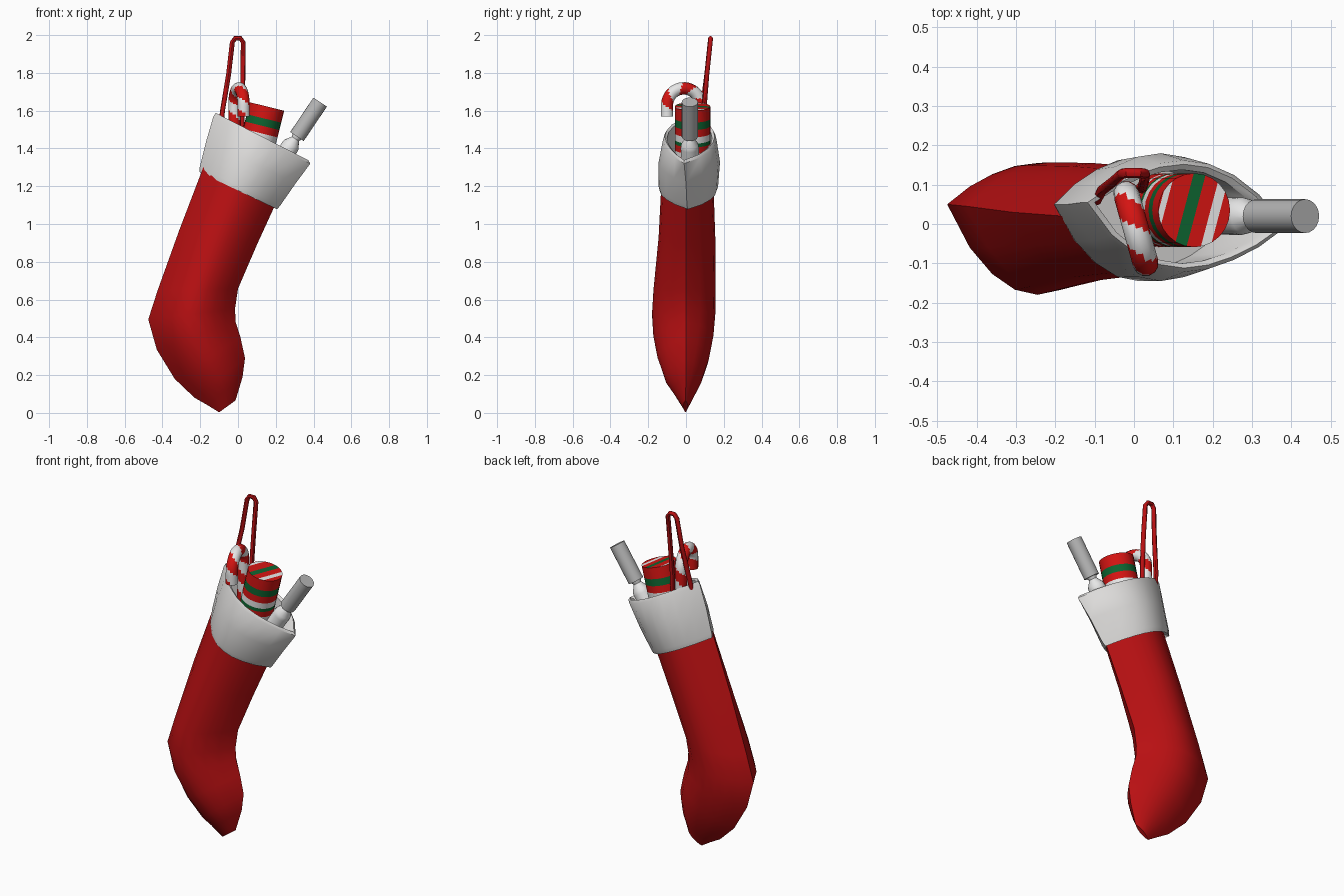
import bpy, bmesh, math
from mathutils import Vector

if "Cube" in bpy.data.objects:
    bpy.data.objects.remove(bpy.data.objects["Cube"])


def material(name, rgb):
    m = bpy.data.materials.new(name)
    m.diffuse_color = (*rgb, 1)
    m.use_nodes = True
    m.node_tree.nodes["Principled BSDF"].inputs["Base Color"].default_value = m.diffuse_color
    return m


RED = material("stocking red", (0.48, 0.005, 0.006))
WHITE = material("fur white", (0.72, 0.71, 0.70))
BRIGHT = material("candy red", (0.66, 0.007, 0.006))
GREEN = material("stripe green", (0.004, 0.13, 0.03))
GREY = material("paper grey", (0.47, 0.47, 0.47))
SNOW = material("candy white", (0.8, 0.8, 0.8))


def finish(name, bm, mats, angle=45):
    bmesh.ops.recalc_face_normals(bm, faces=bm.faces)
    me = bpy.data.meshes.new(name)
    bm.to_mesh(me)
    bm.free()
    for m in mats:
        me.materials.append(m)
    ob = bpy.data.objects.new(name, me)
    bpy.context.collection.objects.link(ob)
    bpy.ops.object.select_all(action='DESELECT')
    ob.select_set(True)
    bpy.context.view_layer.objects.active = ob
    bpy.ops.object.shade_smooth_by_angle(angle=math.radians(angle))
    return ob


def loft(rings, rule=lambda i, j: 0):
    """Join closed rings of points with quads and cap both ends."""
    bm = bmesh.new()
    vs = [[bm.verts.new(p) for p in r] for r in rings]
    n = len(vs[0])
    for i in range(len(vs) - 1):
        for j in range(n):
            k = (j + 1) % n
            f = bm.faces.new((vs[i][j], vs[i][k], vs[i + 1][k], vs[i + 1][j]))
            f.material_index = rule(i, j)
    first, last = bm.faces.new(vs[0]), bm.faces.new(vs[-1])
    first.material_index = rule(0, 0)
    last.material_index = rule(len(vs) - 2, 0)
    return bm, last


def lens(xl, zl, xr, zr, front, back, yl, yr, n=8):
    """Lens-shaped section with a seam at its left and right ends."""
    pts = []
    for k in range(2 * n):
        t = k / n if k <= n else 2 - k / n
        s = max(math.sin(math.pi * t), 0) ** 0.8
        c = yl + (yr - yl) * t
        y = c + ((front if k < n else back) - c) * s
        pts.append((xl + (xr - xl) * t, y, zl + (zr - zl) * t))
    return pts


def tube(path, radius, normal, n, rule=lambda i, j: 0):
    rings = []
    for i, p in enumerate(path):
        t = (path[min(i + 1, len(path) - 1)] - path[max(i - 1, 0)]).normalized()
        a = t.cross(normal).normalized()
        b = t.cross(a)
        rings.append([p + radius * (a * math.cos(2 * math.pi * j / n) + b * math.sin(2 * math.pi * j / n))
                      for j in range(n)])
    return loft(rings, rule)


def lathe(base, axis, profile, n, rule=lambda i, j: 0):
    """Profile of (radius, height) pairs turned about a tilted axis."""
    a = axis.normalized()
    u = Vector((0, 1, 0)).cross(a).normalized()
    v = a.cross(u)
    rings = [[base + a * h + r * (u * math.cos(2 * math.pi * j / n) + v * math.sin(2 * math.pi * j / n))
              for j in range(n)] for r, h in profile]
    return loft(rings, rule)


# Stocking: left x/z, right x/z, front y, back y, seam y left and right
leg = [(-0.18, 1.31, 0.21, 1.13, -0.13, 0.145, 0.02, 0),
       (-0.31, 0.97, 0.10, 0.89, -0.145, 0.155, 0.03, 0),
       (-0.425, 0.65, 0.0, 0.657, -0.172, 0.157, 0.045, 0),
       (-0.475, 0.495, -0.016, 0.55, -0.18, 0.155, 0.05, 0),
       (-0.43, 0.335, -0.012, 0.48, -0.173, 0.145, 0.045, 0),
       (-0.335, 0.18, 0.013, 0.40, -0.15, 0.122, 0.03, 0),
       (-0.23, 0.08, 0.037, 0.29, -0.112, 0.085, 0.01, 0),
       (-0.16, 0.04, 0.024, 0.19, -0.065, 0.05, 0, 0),
       (-0.10, 0.003, -0.013, 0.066, -0.015, 0.01, -0.003, -0.003)]
bm, _ = loft([lens(*r) for r in leg])
finish("stocking", bm, [RED])

# Folded fur cuff with an open top and rounded rim
cuff = [(-0.18, 1.28, 0.19, 1.10, -0.12, 0.14, 0.04, 0),
        (-0.204, 1.275, 0.207, 1.078, -0.14, 0.162, 0.05, 0.01),
        (-0.203, 1.30, 0.225, 1.10, -0.145, 0.17, 0.05, 0.005),
        (-0.168, 1.44, 0.305, 1.215, -0.145, 0.18, 0.05, 0),
        (-0.13, 1.57, 0.383, 1.32, -0.122, 0.162, 0.055, -0.01),
        (-0.118, 1.588, 0.372, 1.338, -0.112, 0.152, 0.055, -0.01),
        (-0.10, 1.575, 0.345, 1.335, -0.10, 0.138, 0.055, -0.01),
        (-0.135, 1.39, 0.235, 1.20, -0.11, 0.14, 0.04, 0)]
bm, _ = loft([lens(*r) for r in cuff])
finish("cuff", bm, [WHITE])

# Hanging loop
loop = [Vector(p) for p in ((-0.095, 0.06, 1.48), (-0.082, 0.085, 1.6), (-0.05, 0.11, 1.79),
                            (-0.03, 0.128, 1.962), (-0.015, 0.13, 1.983), (0.012, 0.13, 1.983),
                            (0.028, 0.128, 1.962), (0.026, 0.11, 1.79), (0.022, 0.095, 1.6),
                            (0.02, 0.09, 1.4))]
bm, _ = tube(loop, 0.013, Vector((0, 1, 0)), 8)
finish("hanging_loop", bm, [RED])

# Candy cane: short end, half-circle hook, long shaft
R, CY, CZ = 0.088, -0.012, 1.63
flat = [(CY - R, 1.57 + 0.01 * i) for i in range(6)]
flat += [(CY - R * math.cos(math.pi * i / 28), CZ + R * math.sin(math.pi * i / 28)) for i in range(29)]
flat += [(CY + R, CZ - 0.01 * i) for i in range(1, 36)]
cane = [Vector((0.005 - 0.28 * (y - CY), y, z)) for y, z in flat]
bm, _ = tube(cane, 0.033, Vector((1, 0.28, 0)).normalized(), 12,
             lambda i, j: int((i / 13 + j / 12) % 1 < 0.5))
finish("candy_cane", bm, [SNOW, BRIGHT])

# Striped round tin: (height below the lid, colour of the band above it)
bands = [(0.0, 0), (0.065, 0), (0.105, 1), (0.145, 0), (0.18, 2), (0.20, 1), (0.235, 0), (0.26, 2), (0.40, 0)]
bands.reverse()
axis = Vector((0.24, 0, 0.97)).normalized()
lid = Vector((0.153, 0.035, 1.622))
bm, cap = lathe(lid, axis, [(0.094, -h) for h, _ in bands], 24, lambda i, j: bands[i][1])
across = Vector((0.967, -0.256, 0))
stripes = [(-0.087, -0.072, 2), (-0.025, 0.005, 1), (0.04, 0.064, 2)]
for lo, hi, _ in stripes:
    for off in (lo, hi):
        faces = [f for f in bm.faces if all(abs((v.co - lid).dot(axis)) < 1e-4 for v in f.verts)]
        geom = faces + list({e for f in faces for e in f.edges}) + list({v for f in faces for v in f.verts})
        bmesh.ops.bisect_plane(bm, geom=geom, plane_co=lid + across * off, plane_no=across)
for f in bm.faces:
    if all(abs((v.co - lid).dot(axis)) < 1e-4 for v in f.verts):
        d = (f.calc_center_median() - lid).dot(across)
        f.material_index = next((m for lo, hi, m in stripes if lo < d < hi), 0)
finish("round_tin", bm, [BRIGHT, GREEN, SNOW])

# Party cracker: grey end roll, pinched neck and the white body in the cuff
base, tilt = Vector((0.312, 0.02, 1.463)), Vector((0.56, 0, 0.83))
bm, _ = lathe(base, tilt, [(0.043, 0), (0.043, 0.22)], 20)
finish("cracker_end", bm, [GREY])
bm, _ = lathe(base, tilt, [(0.046, -0.24), (0.048, -0.07), (0.045, -0.05), (0.022, -0.015), (0.03, 0.004)], 16)
finish("cracker_body", bm, [SNOW])
